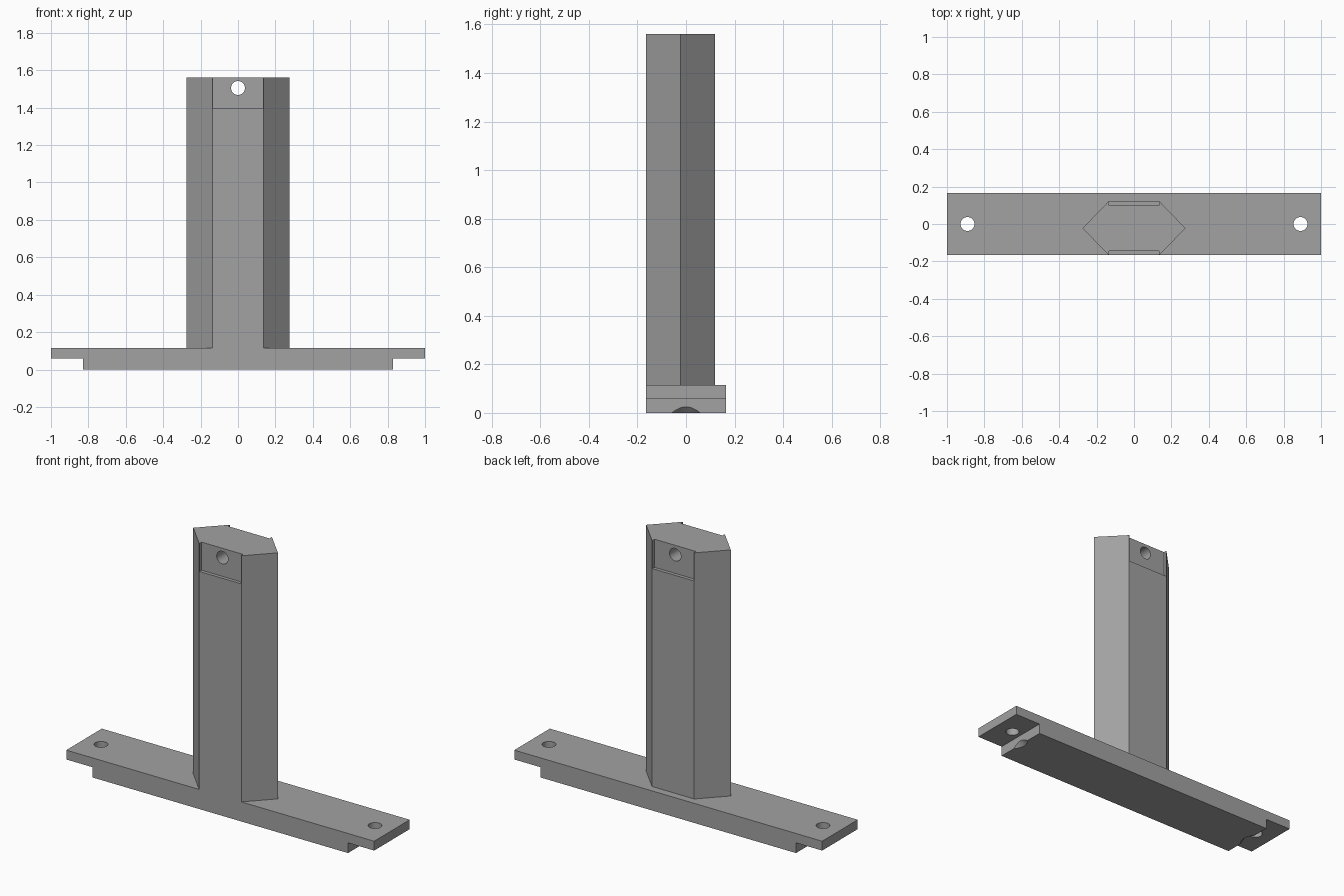
import bpy, bmesh, math

if "Cube" in bpy.data.objects:
    bpy.data.objects.remove(bpy.data.objects["Cube"])

grey = bpy.data.materials.new("plain_grey")
grey.diffuse_color = (0.36, 0.36, 0.36, 1)
grey.use_nodes = True
grey.node_tree.nodes["Principled BSDF"].inputs["Base Color"].default_value = grey.diffuse_color


def prism(name, pts, axis, lo, hi):
    """Extrude a 2D outline along y (points are x,z) or z (points are x,y)."""
    bm = bmesh.new()
    place = (lambda a, b: (a, lo, b)) if axis == "y" else (lambda a, b: (a, b, lo))
    face = bm.faces.new([bm.verts.new(place(a, b)) for a, b in pts])
    top = bmesh.ops.extrude_face_region(bm, geom=[face])["geom"]
    step = (0, hi - lo, 0) if axis == "y" else (0, 0, hi - lo)
    bmesh.ops.translate(bm, vec=step, verts=[v for v in top if isinstance(v, bmesh.types.BMVert)])
    bmesh.ops.recalc_face_normals(bm, faces=bm.faces)
    mesh = bpy.data.meshes.new(name)
    bm.to_mesh(mesh)
    bm.free()
    mesh.materials.append(grey)
    obj = bpy.data.objects.new(name, mesh)
    bpy.context.collection.objects.link(obj)
    return obj


def cone(name, r1, r2, depth, loc, rot=(0, 0, 0)):
    bpy.ops.mesh.primitive_cone_add(vertices=48, radius1=r1, radius2=r2, depth=depth,
                                    location=loc, rotation=rot)
    obj = bpy.context.object
    obj.name = name
    obj.data.materials.append(grey)
    return obj


def combine(target, tool, operation):
    bpy.context.view_layer.objects.active = target
    mod = target.modifiers.new("combine", "BOOLEAN")
    mod.operation, mod.solver, mod.object = operation, "EXACT", tool
    bpy.ops.object.modifier_apply(modifier=mod.name)
    bpy.data.objects.remove(tool, do_unlink=True)


# Stepped base bar with thin mounting ears
half = [(0.83, 0), (0.83, 0.06), (1, 0.06), (1, 0.115)]
stand = prism("mounting_stand", half + [(-x, z) for x, z in reversed(half)], "y", -0.165, 0.165)

# Six-sided column, flush with the front of the base
front, back, mid = -0.165, 0.12, -0.0225
hexagon = [(-0.275, mid), (-0.137, front), (0.137, front),
           (0.275, mid), (0.137, back), (-0.137, back)]
column = prism("column", hexagon, "z", 0.09, 1.56)

# Shallow recesses at the top of both flat sides, and the cross hole
for lo, hi in ((front - 0.1, front + 0.02), (back - 0.02, back + 0.1)):
    pocket = prism("recess_cutter", [(-0.135, 1.395), (0.135, 1.395), (0.135, 1.7), (-0.135, 1.7)],
                   "y", lo, hi)
    combine(column, pocket, "DIFFERENCE")
combine(column, cone("cross_hole_cutter", 0.037, 0.037, 1, (0, 0, 1.505), (math.pi / 2, 0, 0)),
        "DIFFERENCE")
combine(stand, column, "UNION")

# Screw holes and the tapered clearance cut into the step below each ear
for x in (-0.89, 0.89):
    combine(stand, cone("screw_hole_cutter", 0.037, 0.037, 0.5, (x, 0, 0.1)), "DIFFERENCE")
    combine(stand, cone("clearance_cutter", 0.095, 0.037, 0.06, (x, 0, 0.019)), "DIFFERENCE")

# Flat faces with smooth hole walls
bpy.ops.object.select_all(action="DESELECT")
stand.select_set(True)
bpy.context.view_layer.objects.active = stand
bpy.ops.object.shade_smooth_by_angle(angle=math.radians(25))
